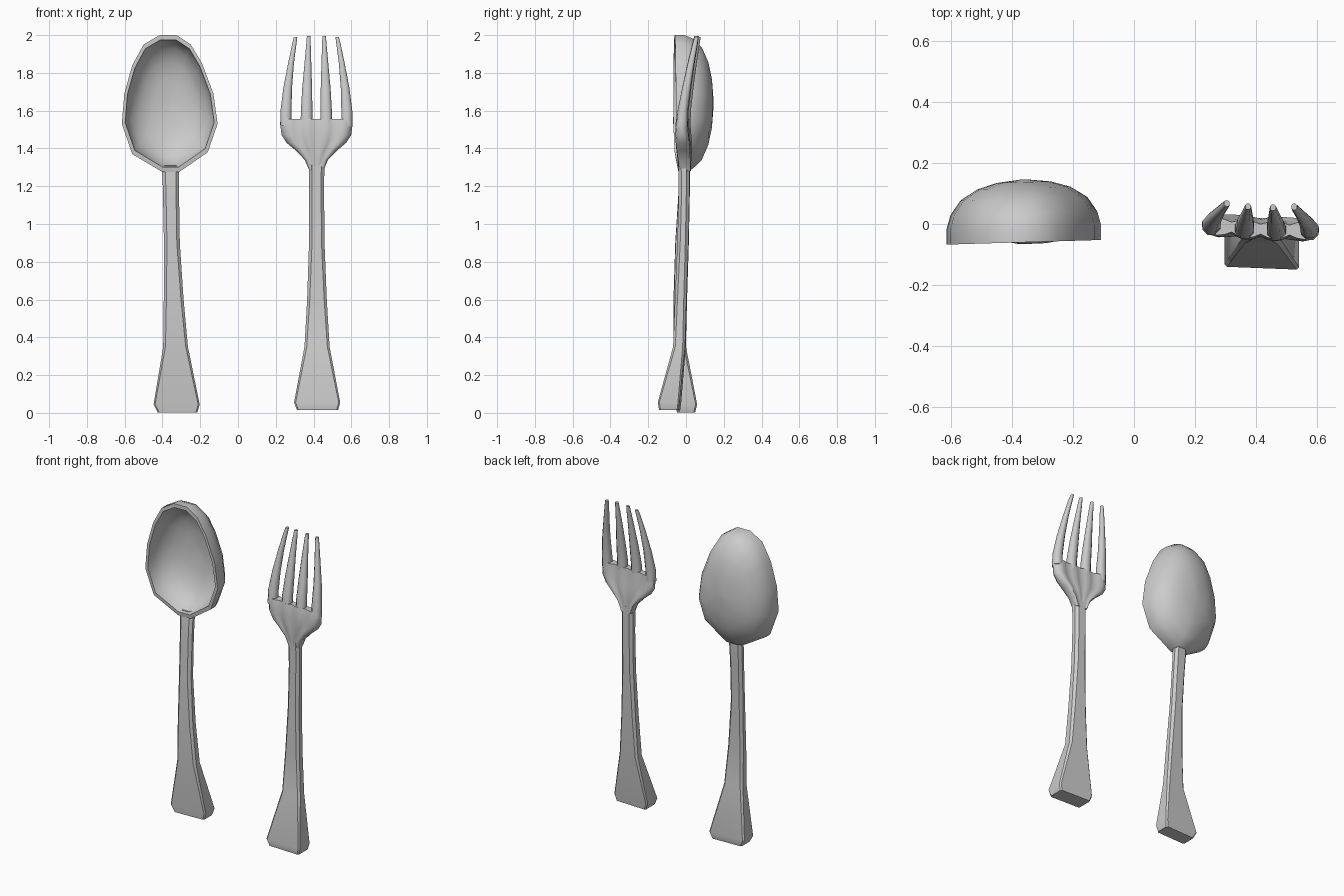
import bpy, bmesh, math

if "Cube" in bpy.data.objects:
    bpy.data.objects.remove(bpy.data.objects["Cube"])


def loft(name, rings, angle=42):
    """Skin a stack of equal-length rings and close both ends."""
    bm = bmesh.new()
    rows = [[bm.verts.new(p) for p in ring] for ring in rings]
    n = len(rows[0])
    for a, b in zip(rows, rows[1:]):
        for i in range(n):
            j = (i + 1) % n
            bm.faces.new((a[i], a[j], b[j], b[i]))
    bm.faces.new(rows[0])
    bm.faces.new(rows[-1])
    bmesh.ops.recalc_face_normals(bm, faces=bm.faces)
    mesh = bpy.data.meshes.new(name)
    bm.to_mesh(mesh)
    bm.free()
    ob = bpy.data.objects.new(name, mesh)
    bpy.context.collection.objects.link(ob)
    bpy.ops.object.select_all(action='DESELECT')
    ob.select_set(True)
    bpy.context.view_layer.objects.active = ob
    bpy.ops.object.shade_smooth_by_angle(angle=math.radians(angle))
    return ob


def section(z, x0, x1, y0, y1, c, yaw=0.0):
    """Rectangle with chamfered corners at height z."""
    cx = (x0 + x1) / 2
    pts = [(x0 + c, y0), (x1 - c, y0), (x1, y0 + c), (x1, y1 - c),
           (x1 - c, y1), (x0 + c, y1), (x0, y1 - c), (x0, y0 + c)]
    return [(x, y + yaw * (x - cx), z) for x, y in pts]


# Handles: z, left, right, front, back, chamfer
spoon_handle = [(0.003, -.425, -.215, -.045, .045, .008),
                (0.045, -.447, -.203, -.05, .055, .008),
                (0.35, -.396, -.265, -.063, -.002, .012),
                (0.60, -.393, -.288, -.065, -.008, .014),
                (0.90, -.392, -.308, -.056, -.004, .016),
                (1.15, -.397, -.312, -.040, .010, .016),
                (1.27, -.400, -.312, -.032, .020, .016),
                (1.31, -.395, -.320, -.025, .020, .016)]
fork_handle = [(0.015, .312, .530, -.138, -.035, .008),
               (0.055, .297, .541, -.145, -.030, .008),
               (0.35, .352, .485, -.066, -.003, .012),
               (0.60, .366, .470, -.057, .004, .014),
               (0.90, .376, .458, -.045, .014, .016),
               (1.15, .377, .456, -.038, .019, .016),
               (1.32, .377, .457, -.040, .019, .016)]
loft("spoon_handle", [section(*r, yaw=.035) for r in spoon_handle])
loft("fork_handle", [section(*r, yaw=-.04) for r in fork_handle])

# Spoon bowl: faceted egg outline, scaled inwards through outer and inner shell
outline = [(-.415, 2.0), (-.325, 2.0), (-.25, 1.95), (-.19, 1.85), (-.13, 1.69),
           (-.108, 1.53), (-.16, 1.38), (-.312, 1.275), (-.40, 1.275), (-.56, 1.37),
           (-.615, 1.53), (-.602, 1.69), (-.56, 1.84), (-.50, 1.95)]
shell = [(.04, .146), (.35, .137), (.6, .118), (.82, .083), (.95, .035), (1, -.01),
         (1, -.06), (.93, -.06), (.90, -.005), (.8, .045), (.6, .088), (.35, .108), (.04, .116)]
CX, CZ = -.362, 1.64


def bowl_ring(s, y):
    ring = []
    for x, z in outline:
        px, pz = CX + (x - CX) * s, CZ + (z - CZ) * s
        dip = max(0, (1.42 - pz) / .15) * .022 if y < -.03 else 0
        ring.append((px, y + dip + .03 * (px - CX), pz))
    return ring


loft("spoon_bowl", [bowl_ring(s, y) for s, y in shell])

# Fork palm: fluted section that widens from the neck to the tine roots
FX = .415
palm = [(1.28, .036, -.038, .018, 0), (1.34, .062, -.044, .020, .004),
        (1.39, .110, -.050, .022, .008), (1.43, .158, -.053, .021, .012),
        (1.47, .184, -.055, .017, .014), (1.53, .192, -.053, .012, .015),
        (1.557, .190, -.048, .010, .015)]


def palm_ring(z, w, y0, y1, groove):
    steps = 16
    front, back = [], []
    for i in range(steps + 1):
        u = 2 * i / steps - 1
        g = groove * (1 - abs(math.sin(2 * math.pi * u)))
        edge = .012 if abs(u) == 1 else 0
        x = FX + u * w
        dy = -.05 * u * w + .008 * u * u
        front.append((x, y0 + g + edge + dy, z))
        back.append((x, y1 - g * .7 - edge + dy, z))
    return front + back[::-1]


loft("fork_palm", [palm_ring(*r) for r in palm], 55)

# Fork tines: z, outer offset, inner offset from the fork's centre line
outer = [(1.52, .190, .132), (1.60, .190, .132), (1.72, .175, .129),
         (1.85, .150, .119), (1.95, .129, .106), (1.99, .119, .101)]
inner = [(1.52, .084, .021), (1.60, .082, .021), (1.72, .075, .023),
         (1.85, .063, .027), (1.95, .054, .030), (1.995, .050, .032)]
depth = [(-.050, .010), (-.042, .012), (-.018, .026), (.010, .044), (.034, .060), (.046, .066)]
for kind, rows in (("outer", outer), ("inner", inner)):
    for label, side in (("left", -1), ("right", 1)):
        rings = []
        for (z, a, b), (y0, y1) in zip(rows, depth):
            x0, x1 = sorted((FX + side * a, FX + side * b))
            shift = -.05 * side * (a + b) / 2 + (.006 if kind == "outer" else 0)
            c = min(x1 - x0, y1 - y0) * .28
            rings.append(section(z, x0, x1, y0 + shift, y1 + shift, c))
        loft(f"fork_{kind}_tine_{label}", rings, 50)
